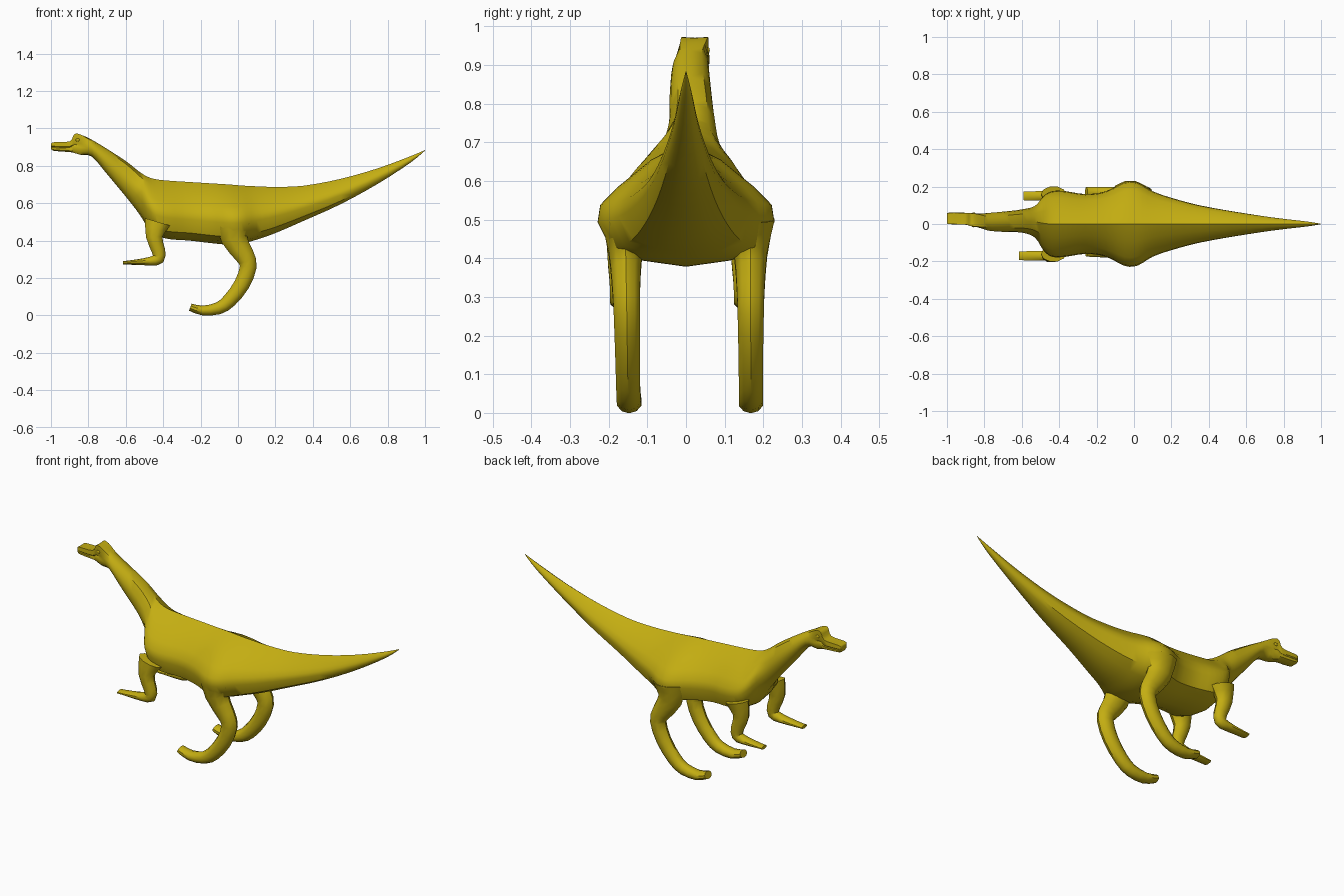
import bpy, bmesh, math
from mathutils import Vector

if "Cube" in bpy.data.objects:
    bpy.data.objects.remove(bpy.data.objects["Cube"])

skin = bpy.data.materials.new("mustard skin")
skin.diffuse_color = (0.55, 0.42, 0.006, 1)
skin.use_nodes = True
skin.node_tree.nodes["Principled BSDF"].inputs["Base Color"].default_value = skin.diffuse_color


def catmull(rows, steps):
    """Smoothly interpolate a list of number tuples."""
    out = []
    for i in range(len(rows) - 1):
        a, b, c, d = (rows[min(max(i + k, 0), len(rows) - 1)] for k in (-1, 0, 1, 2))
        for s in range(steps):
            t = s / steps
            out.append(tuple(0.5 * (2 * q + (r - p) * t + (2 * p - 5 * q + 4 * r - u) * t * t
                             + (3 * q - p - 3 * r + u) * t ** 3) for p, q, r, u in zip(a, b, c, d)))
    return out + [rows[-1]]


def loft(name, rings):
    """Skin a list of equal-length point rings, capping both ends."""
    bm = bmesh.new()
    loops = [[bm.verts.new(p) for p in r] for r in rings]
    n = len(loops[0])
    for a, b in zip(loops, loops[1:]):
        for i in range(n):
            j = (i + 1) % n
            bm.faces.new((a[i], a[j], b[j], b[i]))
    bm.faces.new(loops[0])
    bm.faces.new(loops[-1])
    bmesh.ops.recalc_face_normals(bm, faces=bm.faces)
    me = bpy.data.meshes.new(name)
    bm.to_mesh(me)
    bm.free()
    me.materials.append(skin)
    ob = bpy.data.objects.new(name, me)
    bpy.context.collection.objects.link(ob)
    bpy.ops.object.select_all(action='DESELECT')
    ob.select_set(True)
    bpy.context.view_layer.objects.active = ob
    bpy.ops.object.shade_smooth_by_angle(angle=math.radians(42))
    return ob


# Half cross-sections (width, height fraction): head with mouth groove, neck, torso
PROFILES = [
    [(0, 0), (.55, 0), (.9, .12), (.96, .36), (.86, .43), (1, .52), (.97, .97), (0, .95)],
    [(0, 0), (.45, .05), (.8, .2), (.97, .38), (1, .52), (.93, .68), (.6, .92), (0, 1)],
    [(0, 0), (.5, .05), (.84, .13), (1, .36), (.97, .5), (.78, .64), (.4, .86), (0, 1)],
]


def section(x, yc, w, z0, z1, kind):
    kind = min(max(kind, 0), 2)
    k = min(int(kind), 1)
    f = kind - k
    half = [(p[0] + (q[0] - p[0]) * f, p[1] + (q[1] - p[1]) * f)
            for p, q in zip(PROFILES[k], PROFILES[k + 1])]
    full = half + [(-u, v) for u, v in half[-2:0:-1]]
    return [(x, yc + u * w, z0 + v * (z1 - z0)) for u, v in full]


# Head, neck, torso and tail: x, y centre, half width, bottom, top, profile kind
BODY = [
    (-1.0, .03, .026, .892, .918, 0),
    (-.985, .03, .031, .88, .927, 0),
    (-.90, .028, .032, .873, .932, 0),
    (-.875, .024, .035, .868, .972, 0),
    (-.84, .02, .037, .858, .97, .15),
    (-.78, .012, .047, .848, .938, 1),
    (-.70, .012, .054, .755, .89, 1),
    (-.60, .016, .062, .635, .825, 1),
    (-.53, .012, .085, .545, .77, 1.3),
    (-.485, .004, .145, .475, .742, 1.8),
    (-.44, 0, .175, .43, .728, 2),
    (-.37, 0, .176, .408, .72, 2),
    (-.26, 0, .160, .40, .713, 2),
    (-.15, 0, .175, .387, .706, 2),
    (-.05, 0, .224, .378, .70, 2),
    (.02, 0, .222, .383, .694, 2),
    (.10, 0, .175, .405, .69, 2),
    (.20, 0, .14, .44, .687, 2),
    (.35, 0, .10, .505, .693, 2),
    (.55, 0, .064, .595, .73, 2),
    (.75, 0, .034, .705, .787, 1.8),
    (.92, 0, .014, .815, .85, 1.5),
    (1.0, 0, .001, .881, .884, 1.5),
]
loft("body", [section(*r) for r in catmull(BODY, 3)])


def limb(name, path, sides=10):
    """Tube along a path of (x, y, z, in-plane radius, side radius)."""
    path = catmull(path, 2)
    rings = []
    for i, (x, y, z, r, ry) in enumerate(path):
        a, b = path[max(i - 1, 0)], path[min(i + 1, len(path) - 1)]
        t = Vector((b[0] - a[0], 0, b[2] - a[2])).normalized()
        n = Vector((-t.z, 0, t.x))
        ring = []
        for k in range(sides):
            g = 2 * math.pi * (k + .5) / sides
            ring.append(Vector((x, y + ry * 1.05 * math.cos(g), z)) + n * (r * math.sin(g)))
        rings.append(ring)
    return loft(name, rings)


# Hind legs: thigh, shin and foot
LEG = [(-.02, .50, .10, .062), (-.02, .41, .07, .043), (.035, .32, .052, .036),
       (.055, .26, .045, .034), (.02, .165, .042, .032), (-.045, .08, .038, .031),
       (-.105, .038, .033, .031), (-.19, .026, .026, .031), (-.255, .044, .02, .029)]
# Front legs: upper arm, forearm and hand
ARM = [(-.43, .50, .07, .04), (-.448, .42, .044, .034), (-.425, .345, .036, .028),
       (-.425, .303, .032, .026), (-.47, .29, .023, .026), (-.55, .284, .014, .025),
       (-.615, .281, .009, .023)]

for side, label, top, foot, hand, reach in ((-1, "left", .158, .145, .17, 0),
                                            (1, "right", .167, .168, .15, .025)):
    n = len(LEG) - 1
    limb("hind_leg_" + label, [(x, side * (top + (foot - top) * i / n), z, r, ry)
                               for i, (x, z, r, ry) in enumerate(LEG)])
    limb("front_leg_" + label, [(x + reach * max(0, i - 3) / 3, side * (hand + .01 * (i == 0) * side),
                                 z, r, ry) for i, (x, z, r, ry) in enumerate(ARM)])
    # Eye bump
    bpy.ops.mesh.primitive_uv_sphere_add(segments=12, ring_count=8, radius=.011,
                                         location=(-.857, .022 + side * .034, .938))
    eye = bpy.context.object
    eye.name = "eye_" + label
    eye.scale = (1, .5, .8)
    eye.data.materials.append(skin)
    bpy.ops.object.shade_smooth_by_angle()
